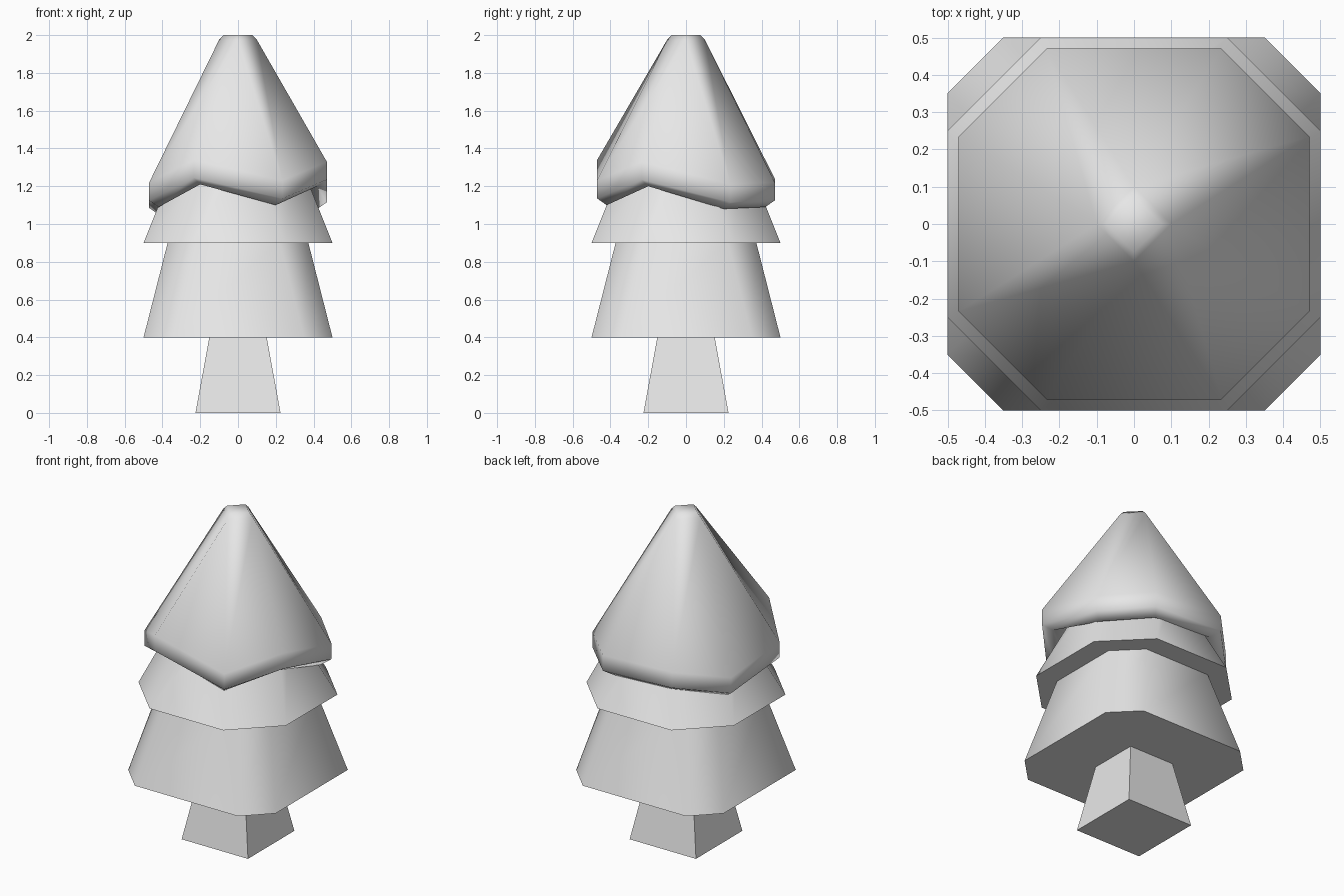
import bpy
import bmesh
import math

cube = bpy.data.objects.get("Cube")
if cube:
    bpy.data.objects.remove(cube, do_unlink=True)

grey = bpy.data.materials.new("light_grey")
grey.use_nodes = True
grey.diffuse_color = (0.8, 0.8, 0.8, 1)
grey.node_tree.nodes["Principled BSDF"].inputs["Base Color"].default_value = (0.8, 0.8, 0.8, 1)


def octagon(half, cut, heights):
    """Square with cut corners, anticlockwise from the front left corner."""
    k = half - cut
    outline = []
    for turn in range(4):
        c, s = round(math.cos(turn * math.pi / 2)), round(math.sin(turn * math.pi / 2))
        for x in (-k, k):
            outline.append((x * c + half * s, x * s - half * c))
    return [(x, y, z) for (x, y), z in zip(outline, heights)]


def square(half, z):
    return [(-half, -half, z), (half, -half, z), (half, half, z), (-half, half, z)]


def loft(name, rings, smooth_angle=None):
    """Skin rings of points from bottom to top and close both ends."""
    mesh = bpy.data.meshes.new(name)
    bm = bmesh.new()
    loops = [[bm.verts.new(p) for p in ring] for ring in rings]
    for low, high in zip(loops, loops[1:]):
        n = len(low)
        for i in range(n):
            j = (i + 1) % n
            bm.faces.new((low[i], low[j], high[j], high[i]))
    bm.faces.new(loops[0][::-1])
    bm.faces.new(loops[-1])
    # Merge corners that meet in a point
    bmesh.ops.remove_doubles(bm, verts=bm.verts, dist=0.0005)
    bmesh.ops.recalc_face_normals(bm, faces=bm.faces)
    bm.to_mesh(mesh)
    bm.free()
    mesh.materials.append(grey)
    obj = bpy.data.objects.new(name, mesh)
    bpy.context.collection.objects.link(obj)
    if smooth_angle:
        bpy.ops.object.select_all(action="DESELECT")
        obj.select_set(True)
        bpy.context.view_layer.objects.active = obj
        bpy.ops.object.shade_smooth_by_angle(angle=math.radians(smooth_angle))
    return obj


# Trunk
loft("trunk", [square(0.225, 0), square(0.15, 0.41)])

# Branch tiers
loft("lower_branches", [octagon(0.5, 0.15, [0.4] * 8), octagon(0.37, 0.15, [0.91] * 8)], 60)
loft("middle_branches", [octagon(0.5, 0.25, [0.9] * 8), octagon(0.3, 0.25, [1.4] * 8)], 60)

# Snowy top with an uneven hem, one height per corner
hem = [1.21, 1.10, 1.20, 1.08, 1.09, 1.11, 1.05, 1.09]


def hem_ring(half, cut, lift):
    return octagon(half, cut, [z + lift for z in hem])


loft("top_branches", [
    hem_ring(0.36, 0.2, 0.04),
    hem_ring(0.42, 0.22, 0),
    hem_ring(0.47, 0.235, 0.035),
    hem_ring(0.47, 0.235, 0.13),
    octagon(0.1, 0.1, [1.975] * 8),
    octagon(0.075, 0.075, [2.0] * 8),
], 85)
